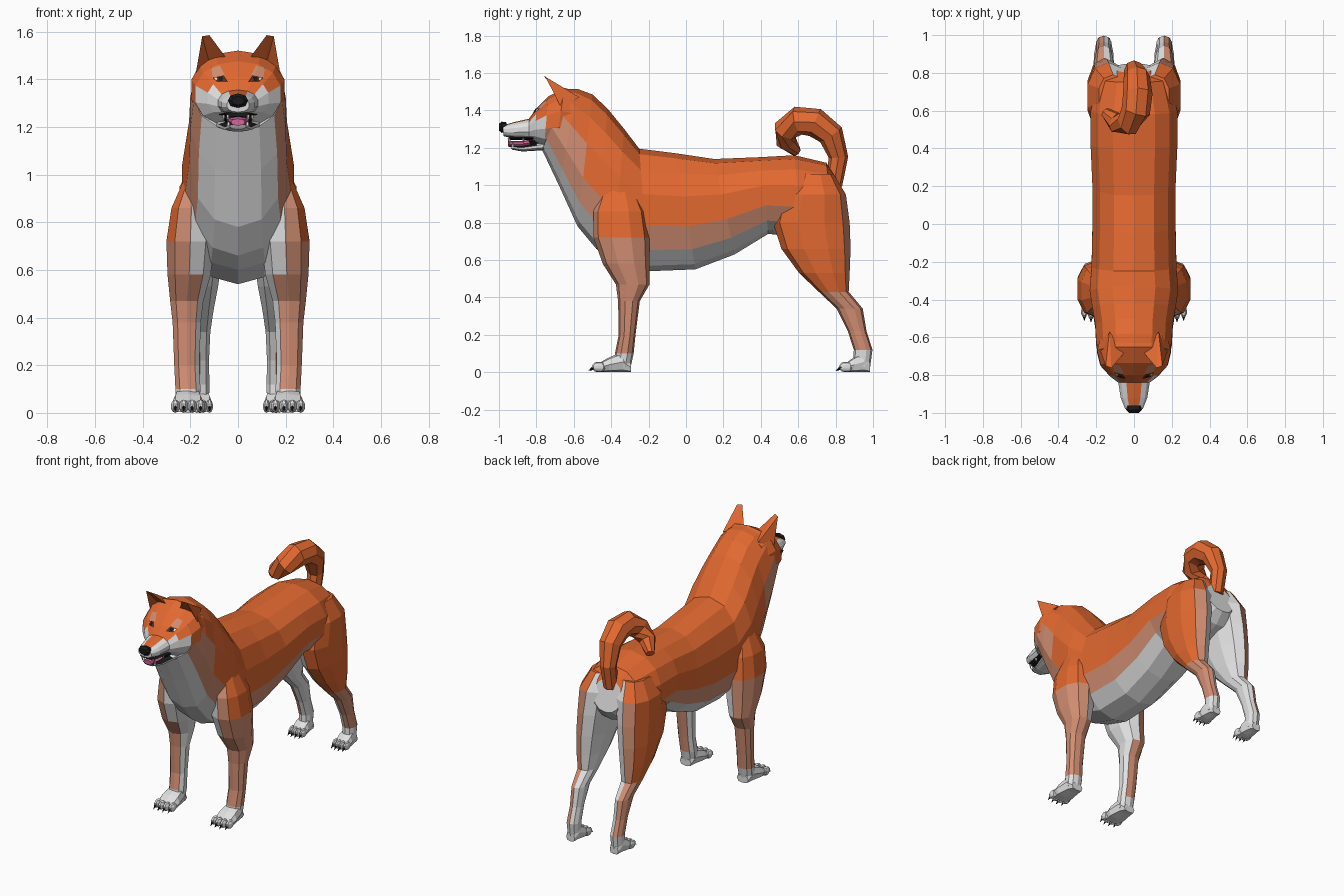
import bpy, bmesh, math
from mathutils import Vector, Matrix
from mathutils.bvhtree import BVHTree

cube = bpy.data.objects.get("Cube")
if cube:
    bpy.data.objects.remove(cube, do_unlink=True)

# Palette
COLOURS = {"orange_fur": (0.76, 0.14, 0.03), "tan_fur": (0.64, 0.27, 0.17),
           "white_fur": (0.75, 0.75, 0.75), "black": (0.01, 0.01, 0.01),
           "pink_tongue": (0.7, 0.14, 0.35), "eye_brown": (0.1, 0.03, 0.015)}
ORANGE, TAN, WHITE, BLACK, PINK, BROWN = range(len(COLOURS))
MATS = []
for name, rgb in COLOURS.items():
    m = bpy.data.materials.new(name)
    m.use_nodes = True
    m.diffuse_color = (*rgb, 1)
    m.node_tree.nodes["Principled BSDF"].inputs["Base Color"].default_value = (*rgb, 1)
    MATS.append(m)


def finish(name, bm, mirror=False):
    me = bpy.data.meshes.new(name)
    bm.to_mesh(me)
    bm.free()
    for m in MATS:
        me.materials.append(m)
    ob = bpy.data.objects.new(name, me)
    bpy.context.collection.objects.link(ob)
    if mirror:
        ob.modifiers.new("mirror", "MIRROR").use_mirror_merge = False
    return ob


def spow(v, p):
    return math.copysign(abs(v) ** p, v)


def section(centre, up, side, n, p=1.0):
    """Closed ring that starts at the top; up and side are half-size vectors."""
    angles = [2 * math.pi * j / n for j in range(n)]
    return [centre + up * spow(math.cos(a), p) + side * spow(math.sin(a), p) for a in angles]


def slab(y1, z1, y2, z2, w, n=14, cx=0, p=0.9):
    """Ring given by its top point, bottom point and half width."""
    top, bot = Vector((cx, y1, z1)), Vector((cx, y2, z2))
    return section((top + bot) / 2, (top - bot) / 2, Vector((w, 0, 0)), n, p)


def loft(name, rings, rule, mirror=False):
    """Skin the rings; rule(centre, normal, ring, band) gives the colour."""
    bm = bmesh.new()
    n = len(rings[0])
    vs = [[bm.verts.new(p) for p in r] for r in rings]
    faces = []
    for i in range(len(vs) - 1):
        for j in range(n):
            k = (j + 1) % n
            f = bm.faces.new((vs[i][j], vs[i][k], vs[i + 1][k], vs[i + 1][j]))
            faces.append((f, i, min(j, n - 1 - j)))
    faces.append((bm.faces.new(vs[0][::-1]), 0, n // 2))
    faces.append((bm.faces.new(vs[-1]), len(vs) - 1, n // 2))
    bmesh.ops.recalc_face_normals(bm, faces=bm.faces)
    bm.normal_update()
    for f, i, band in faces:
        f.material_index = rule(f.calc_center_median(), f.normal, i, band)
    return finish(name, bm, mirror)


def plain(colour):
    return lambda c, n, i, b: colour


# Torso and neck, from rump to throat
def torso_rule(c, n, i, band):
    if i <= 1 and band >= 5:
        return WHITE
    if band >= 5:
        return WHITE
    if band == 4 or (band == 3 and i >= 9):
        return TAN
    return ORANGE


torso = [(.80, 1.05, .85, .85, .10), (.75, 1.12, .79, .78, .19), (.58, 1.16, .62, .72, .235),
         (.40, 1.15, .44, .74, .235), (.15, 1.14, .26, .63, .225), (-.05, 1.17, .05, .55, .225),
         (-.25, 1.195, -.20, .54, .23), (-.33, 1.30, -.39, .60, .24), (-.42, 1.41, -.48, .66, .225),
         (-.50, 1.485, -.58, .78, .21), (-.58, 1.515, -.68, 1.0, .205), (-.63, 1.515, -.77, 1.19, .19)]
loft("torso", [slab(*r) for r in torso], torso_rule)


# Head and muzzle
def head_rule(c, n, i, band):
    if c.y < -.82 and band == 0:
        return ORANGE
    if c.z < 1.24 or (c.y < -.74 and c.z < 1.35) or c.y < -.85:
        return WHITE
    return TAN if c.z < 1.34 else ORANGE


head = [(-.57, 1.50, -.64, 1.18, .18), (-.65, 1.52, -.70, 1.19, .2), (-.735, 1.475, -.76, 1.2, .182),
        (-.80, 1.41, -.81, 1.23, .13), (-.84, 1.355, -.84, 1.245, .085),
        (-.92, 1.337, -.92, 1.25, .072), (-.98, 1.32, -.975, 1.262, .048)]
head_ob = loft("head", [slab(*r) for r in head], head_rule)
loft("nose", [slab(y, 1.312 + h, y, 1.308 - h, w, 8)
              for y, h, w in ((-.96, .024, .038), (-.985, .028, .042), (-1, .016, .026))], plain(BLACK))

# Open mouth: lower jaw, dark lips, tongue and teeth
jaw = [(-.72, 1.25, -.70, 1.185, .11), (-.80, 1.225, -.79, 1.185, .085),
       (-.88, 1.21, -.875, 1.18, .06), (-.945, 1.215, -.93, 1.19, .035)]
loft("lower_jaw", [slab(*r, 10) for r in jaw], lambda c, n, i, b: BLACK if n.z > .3 and i else WHITE)
loft("mouth_inside", [slab(-.74, 1.27, -.74, 1.20, .08, 8), slab(-.85, 1.27, -.83, 1.205, .055, 8)], plain(BLACK))
loft("upper_lip", [slab(y, 1.262, y, 1.242, w, 8) for y, w in ((-.78, .095), (-.84, .074), (-.95, .055))],
     plain(BLACK))
loft("tongue", [slab(-.80, 1.25, -.80, 1.215, .05, 8), slab(-.88, 1.235, -.88, 1.205, .042, 8),
                slab(-.952, 1.235, -.95, 1.205, .03, 8)], plain(PINK))


def cones(name, specs, colour):
    """Small spikes from (base, tip, radius), mirrored."""
    bm = bmesh.new()
    for base, tip, r in specs:
        base, tip = Vector(base), Vector(tip)
        d = tip - base
        mat = Matrix.Translation((base + tip) / 2) @ d.to_track_quat("Z", "Y").to_matrix().to_4x4()
        bmesh.ops.create_cone(bm, cap_ends=True, segments=5, radius1=r, radius2=0, depth=d.length, matrix=mat)
    for f in bm.faces:
        f.material_index = colour
    finish(name, bm, True)


cones("teeth", [((.042, -.945, 1.25), (.04, -.945, 1.215), .009),
                ((.04, -.925, 1.205), (.04, -.93, 1.24), .009),
                ((.06, -.87, 1.25), (.06, -.87, 1.225), .009)], WHITE)

# Thin plates laid on the face: pale brows and dark eyes
bvh = BVHTree.FromObject(head_ob, bpy.context.evaluated_depsgraph_get())


def plate(name, corners, colour, lift, n=4):
    bm = bmesh.new()
    a, b, c, d = [Vector(p) for p in corners]
    grid = []
    for i in range(n + 1):
        row = []
        for j in range(n + 1):
            q = a.lerp(b, i / n).lerp(d.lerp(c, i / n), j / n)
            hit, nrm, _, _ = bvh.ray_cast(Vector((q.x, -2, q.y)), Vector((0, 1, 0)))
            row.append(bm.verts.new(hit + nrm * lift))
        grid.append(row)
    for i in range(n):
        for j in range(n):
            f = bm.faces.new((grid[i][j], grid[i + 1][j], grid[i + 1][j + 1], grid[i][j + 1]))
            f.material_index = colour
    finish(name, bm, True)


plate("brow", ((.055, 1.415), (.105, 1.405), (.112, 1.445), (.075, 1.455)), TAN, .004)
plate("eye_rim", ((.042, 1.385), (.085, 1.385), (.105, 1.402), (.06, 1.412)), BROWN, .006)
plate("eye_white", ((.086, 1.392), (.094, 1.393), (.098, 1.401), (.086, 1.403)), WHITE, .008, 2)
plate("pupil", ((.062, 1.388), (.08, 1.388), (.08, 1.405), (.062, 1.405)), BLACK, .008, 2)

# Ears: forward-leaning folded triangles
bm = bmesh.new()
inner, outer, back, fold, tip_in, tip_out = [bm.verts.new(p) for p in (
    (.05, -.68, 1.49), (.178, -.67, 1.42), (.13, -.57, 1.47), (.115, -.64, 1.45),
    (.12, -.762, 1.585), (.15, -.752, 1.58))]
for vs in ((inner, fold, tip_in), (fold, tip_out, tip_in), (fold, outer, tip_out),
           (outer, back, tip_out), (back, tip_in, tip_out), (back, inner, tip_in),
           (inner, back, fold), (fold, back, outer)):
    bm.faces.new(vs)
bmesh.ops.recalc_face_normals(bm, faces=bm.faces)
finish("ears", bm, True)

# Curled tail
path = [(0, .79, 1.0, .045), (0, .815, 1.15, .052), (.015, .775, 1.27, .07), (.02, .69, 1.335, .078),
        (.01, .60, 1.345, .077), (-.03, .535, 1.295, .07), (-.09, .535, 1.235, .055), (-.15, .59, 1.18, .028)]
pts = [Vector(p[:3]) for p in path]
rings = []
for i, p in enumerate(pts):
    t = (pts[min(i + 1, len(pts) - 1)] - pts[max(i - 1, 0)]).normalized()
    u = Vector((1, 0, 0))
    u = (u - t * u.dot(t)).normalized()
    rings.append(section(p, t.cross(u) * path[i][3], u * path[i][3], 8))
loft("tail", rings, plain(ORANGE))


# Legs
def leg(name, rows, rule):
    loft(name, [section(Vector((x, y, z)), Vector((0, -ry, 0)), Vector((rx, 0, 0)), 10, .9)
                for x, y, z, rx, ry in rows], rule, True)


def front_rule(c, n, i, b):
    if n.x < -.3 or c.z < .13:
        return WHITE
    return ORANGE if c.z > .74 and n.y > -.45 else TAN


def hind_rule(c, n, i, b):
    if n.x < -.25 or c.z < .1:
        return WHITE
    if c.z < .4 or (n.y > .75 and c.z < .9):
        return TAN
    return ORANGE


leg("front_legs", [(.17, -.36, 1.02, .04, .07), (.195, -.355, .86, .088, .14), (.2, -.345, .72, .105, .15),
                   (.205, -.32, .58, .095, .125), (.215, -.285, .47, .073, .09), (.215, -.305, .38, .062, .058),
                   (.215, -.315, .2, .055, .045), (.21, -.33, .1, .055, .05), (.21, -.34, .03, .05, .045)], front_rule)
leg("hind_legs", [(.11, .68, 1.06, .08, .11), (.135, .68, .95, .115, .175), (.145, .67, .8, .105, .205),
                  (.155, .695, .66, .095, .185), (.16, .74, .53, .08, .135), (.16, .79, .43, .06, .08),
                  (.16, .875, .34, .046, .07), (.16, .915, .22, .04, .05), (.16, .947, .12, .042, .05),
                  (.16, .94, .03, .04, .045)], hind_rule)


# Paws with toes and claws
def paw(name, cx, heel, length, w):
    prof = ((0, .05, .6), (.2, .11, .8), (.55, .08, 1), (.8, .05, .95))
    loft(name, [slab(heel - length * t, h, heel - length * t, 0, w * s, 8, cx, .7) for t, h, s in prof],
         plain(WHITE), True)
    bm = bmesh.new()
    claws = []
    for k in (-1.5, -.5, .5, 1.5):
        x, y = cx + k * w * .52, heel - length * (.86 - .04 * abs(k))
        mat = Matrix.Translation((x, y, .028)) @ Matrix.Diagonal((w * .29, .036, .028, 1))
        bmesh.ops.create_uvsphere(bm, u_segments=7, v_segments=5, radius=1, matrix=mat)
        claws.append(((x, y - .025, .024), (x, y - .052, .006), .009))
    for f in bm.faces:
        f.material_index = WHITE
    finish(name + "_toes", bm, True)
    cones(name + "_claws", claws, BLACK)


paw("front_paws", .21, -.295, .21, .068)
paw("hind_paws", .16, .985, .16, .052)
